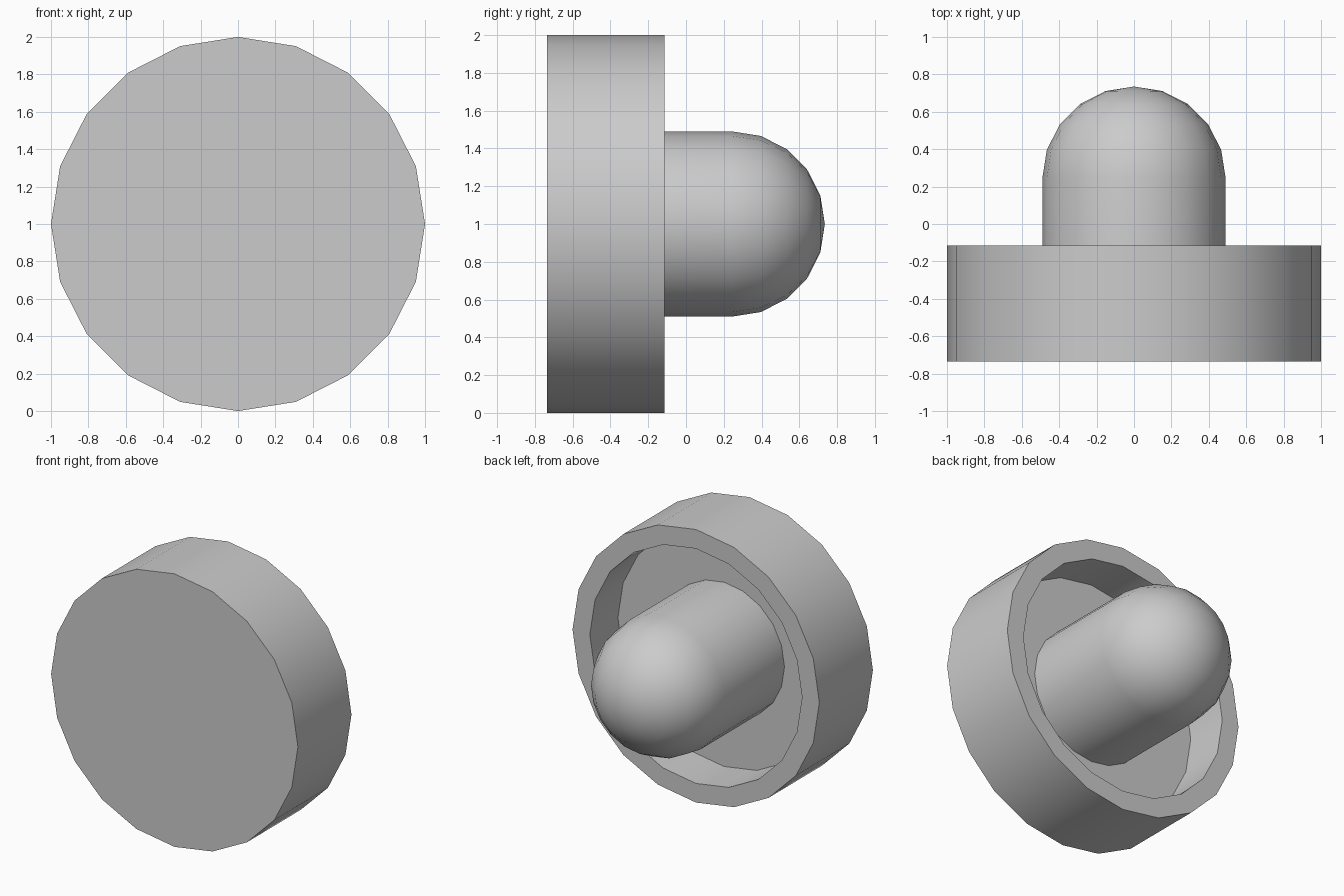
import bpy, bmesh
from math import sin, cos, pi, radians

if "Cube" in bpy.data.objects:
    bpy.data.objects.remove(bpy.data.objects["Cube"])

SIDES = 20


def lathe(name, profile):
    """Revolve (radius, y) points around the y axis at height z = 1."""
    bm = bmesh.new()
    rings = []
    for r, y in profile:
        if r < 1e-6:
            rings.append([bm.verts.new((0, y, 1))])
        else:
            rings.append([bm.verts.new((r * cos(2 * pi * k / SIDES), y,
                                        1 + r * sin(2 * pi * k / SIDES)))
                          for k in range(SIDES)])
    for a, b in zip(rings, rings[1:]):
        for k in range(SIDES):
            n = (k + 1) % SIDES
            if len(b) == 1:
                bm.faces.new((a[k], a[n], b[0]))
            else:
                bm.faces.new((a[k], a[n], b[n], b[k]))
    # Close any open end with a single flat cap
    for ring in (rings[0], rings[-1]):
        if len(ring) > 1:
            bm.faces.new(ring)
    bmesh.ops.recalc_face_normals(bm, faces=bm.faces)
    mesh = bpy.data.meshes.new(name)
    bm.to_mesh(mesh)
    bm.free()
    obj = bpy.data.objects.new(name, mesh)
    bpy.context.collection.objects.link(obj)
    bpy.ops.object.select_all(action='DESELECT')
    obj.select_set(True)
    bpy.context.view_layer.objects.active = obj
    bpy.ops.object.shade_smooth_by_angle(angle=radians(30))
    return obj


FLOOR = -0.44

# Round cap: closed front disc, outer wall, rim, recess wall and recess floor
lathe("cap", [(1, -0.735), (1, -0.115), (0.86, -0.115), (0.86, FLOOR)])

# Central stem with a hemispherical end, rising from the recess floor
R, DOME_Y = 0.49, 0.245
dome = [(R * cos(pi * i / 10), DOME_Y + R * sin(pi * i / 10)) for i in range(6)]
lathe("domed_stem", [(R, FLOOR)] + dome)
